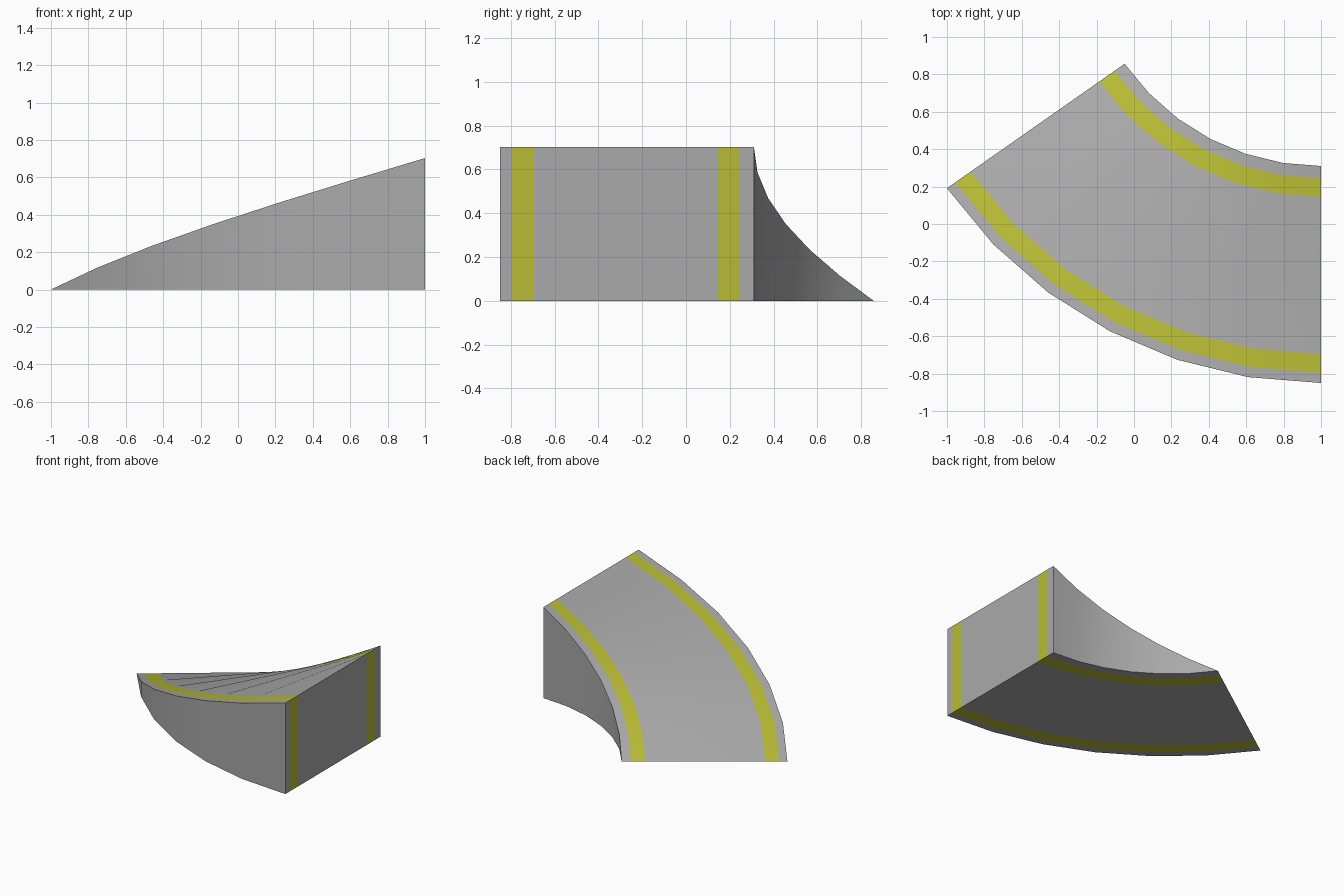
import bpy
import bmesh
from math import sin, cos, radians

cube = bpy.data.objects.get("Cube")
if cube:
    bpy.data.objects.remove(cube, do_unlink=True)


def make_material(name, rgb):
    mat = bpy.data.materials.new(name)
    mat.use_nodes = True
    color = (*rgb, 1)
    mat.diffuse_color = color
    mat.node_tree.nodes["Principled BSDF"].inputs["Base Color"].default_value = color
    return mat


GREY, YELLOW = 0, 1
RADII = [1.282, 1.347, 1.447, 2.287, 2.387, 2.442]   # edges of the bands across the ramp
STRIPES = (1, 3)                                      # bands painted yellow
CENTRE_X, CENTRE_Y = 1.0, 1.592
SWEEP, STEPS, HEIGHT = radians(55), 6, 0.703

bm = bmesh.new()


def row(step, top):
    """One radial row of vertices, on the slope or on the ground."""
    angle = SWEEP * step / STEPS
    z = HEIGHT * (1 - step / STEPS) if top else 0
    return [bm.verts.new((CENTRE_X - r * sin(angle), CENTRE_Y - r * cos(angle), z))
            for r in RADII]


top = [row(i, True) for i in range(STEPS + 1)]
# The thin end closes on the top row's own edge
bottom = [row(i, False) for i in range(STEPS)] + [top[-1]]


def strip(row_a, row_b):
    """Band faces between two rows, with the stripes coloured."""
    for j in range(len(RADII) - 1):
        face = bm.faces.new((row_a[j], row_a[j + 1], row_b[j + 1], row_b[j]))
        face.material_index = YELLOW if j in (1, 3) else GREY


# Slope, underside and curved side walls
for i in range(STEPS):
    strip(top[i], top[i + 1])
    strip(bottom[i], bottom[i + 1])
    for j in (0, -1):
        ring = [top[i][j], top[i + 1][j], bottom[i + 1][j], bottom[i][j]]
        bm.faces.new(list(dict.fromkeys(ring)))

# Tall end wall
strip(top[0], bottom[0])

bmesh.ops.recalc_face_normals(bm, faces=bm.faces)
mesh = bpy.data.meshes.new("curved_ramp")
bm.to_mesh(mesh)
bm.free()

mesh.materials.append(make_material("concrete grey", (0.4, 0.4, 0.4)))
mesh.materials.append(make_material("stripe yellow", (0.48, 0.5, 0.035)))

ramp = bpy.data.objects.new("curved_ramp", mesh)
bpy.context.collection.objects.link(ramp)
bpy.ops.object.select_all(action="DESELECT")
ramp.select_set(True)
bpy.context.view_layer.objects.active = ramp
bpy.ops.object.shade_smooth_by_angle(angle=radians(30))
